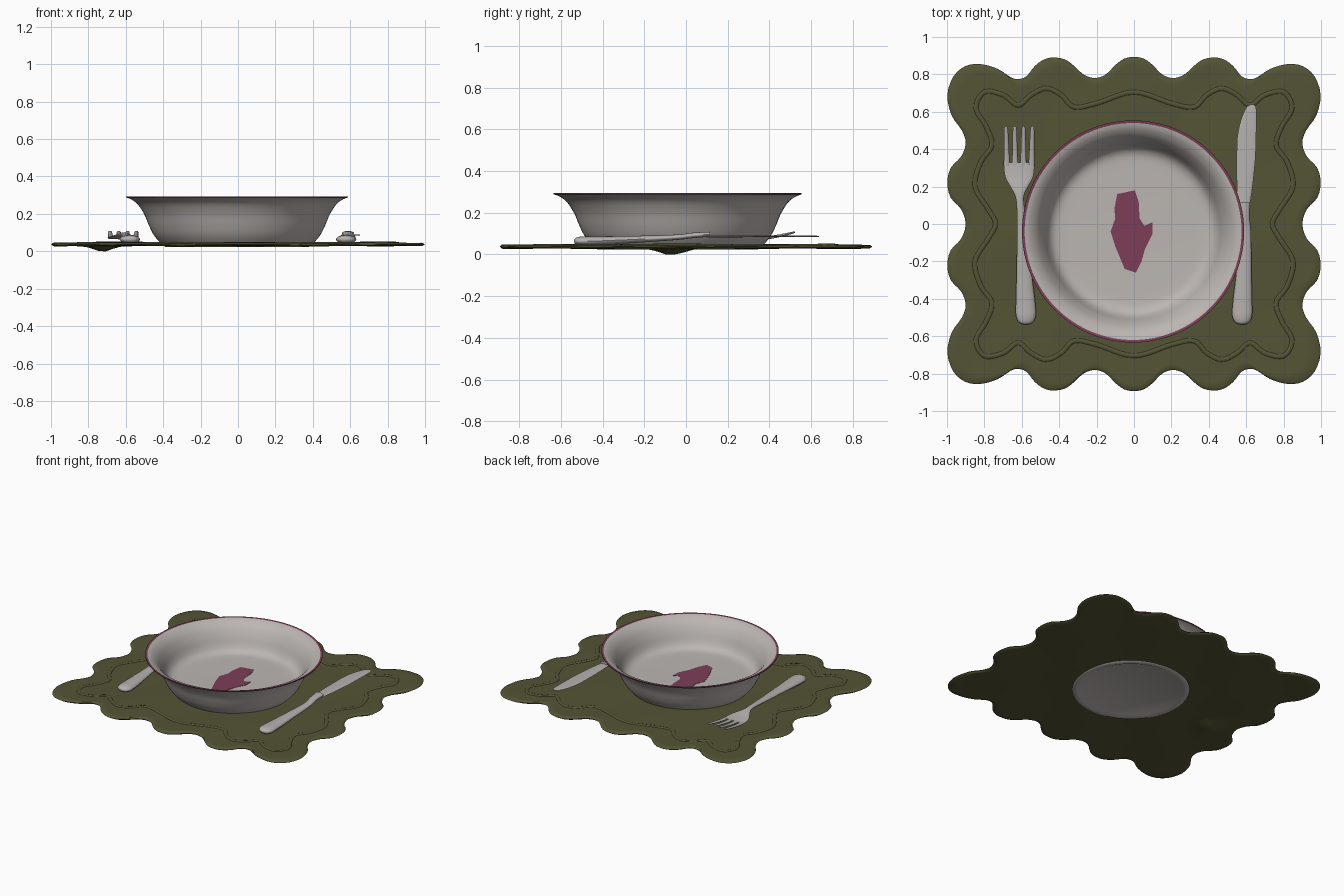
import bpy, bmesh, math
from mathutils import Vector


def material(name, rgb):
    m = bpy.data.materials.new(name)
    m.diffuse_color = (*rgb, 1)
    return m


CREAM = material("warm white china", (0.50, 0.468, 0.445))
SILVER = material("cutlery grey", (0.46, 0.44, 0.43))
GREEN = material("olive cloth", (0.089, 0.089, 0.037))
RED = material("maroon glaze", (0.20, 0.048, 0.098))
PX, PY = -0.005, -0.04          # plate centre


def finish(name, bm, mats, angle=40):
    bmesh.ops.remove_doubles(bm, verts=bm.verts, dist=1e-5)
    bmesh.ops.recalc_face_normals(bm, faces=bm.faces)
    me = bpy.data.meshes.new(name)
    bm.to_mesh(me)
    bm.free()
    ob = bpy.data.objects.new(name, me)
    bpy.context.collection.objects.link(ob)
    for m in mats:
        me.materials.append(m)
    bpy.ops.object.select_all(action='DESELECT')
    ob.select_set(True)
    bpy.context.view_layer.objects.active = ob
    bpy.ops.object.shade_smooth_by_angle(angle=math.radians(angle))
    return ob


def skin(bm, rings, caps=True):
    """Bridge closed rings of equal length with quads."""
    vs = [[bm.verts.new(p) for p in r] for r in rings]
    n = len(vs[0])
    for a, b in zip(vs, vs[1:]):
        for i in range(n):
            bm.faces.new((a[i], a[(i + 1) % n], b[(i + 1) % n], b[i]))
    if caps:
        bm.faces.new(vs[0])
        bm.faces.new(vs[-1])


def catmull(p, closed, steps):
    n = len(p)
    get = (lambda i: Vector(p[i % n])) if closed else (lambda i: Vector(p[max(0, min(n - 1, i))]))
    out = []
    for i in range(n if closed else n - 1):
        a, b, c, d = (get(i + k) for k in (-1, 0, 1, 2))
        for s in range(steps):
            t = s / steps
            out.append(0.5 * (2 * b + (c - a) * t + (2 * a - 5 * b + 4 * c - d) * t * t
                              + (3 * b - a - 3 * c + d) * t ** 3))
    if not closed:
        out.append(get(n - 1))
    return out


def four_way(q):
    """Mirror a quadrant (x axis to y axis) into a closed loop."""
    half = q + [(-x, y) for x, y in reversed(q)][1:]
    return half[:-1] + [(-x, -y) for x, y in half][:-1]


def ripple(x, y):
    return 0.0025 * math.sin(9 * x + 1) * math.sin(8 * y + 2)


# Placemat with scalloped edge
quad = [(0.90, 0), (0.925, 0.08), (0.98, 0.14), (0.998, 0.22), (0.98, 0.30), (0.925, 0.36),
        (0.90, 0.43), (0.92, 0.50), (0.975, 0.58), (0.998, 0.69), (0.965, 0.79), (0.90, 0.845),
        (0.82, 0.855), (0.73, 0.83), (0.66, 0.785), (0.62, 0.775), (0.575, 0.79), (0.53, 0.845),
        (0.48, 0.88), (0.43, 0.89), (0.37, 0.88), (0.32, 0.845), (0.27, 0.80), (0.21, 0.78),
        (0.15, 0.80), (0.10, 0.85), (0.05, 0.885), (0, 0.893)]
outline = catmull(four_way(quad), True, 3)
ts = [1, 0.9, 0.8, 0.7, 0.6, 0.5, 0.4, 0.32, 0.24, 0.16, 0.08, 0.02]
levels = [(t, 0.029, True) for t in ts] + [(0, 0.037, False)] + [(t, 0.045, False) for t in reversed(ts)]
rings = []
for t, z, under in levels:
    ring = []
    for p in outline:
        a = math.atan2(p.y - PY, p.x - PX)
        q = p.lerp(Vector((PX + 0.38 * math.cos(a), PY + 0.38 * math.sin(a))), t)
        h = z + ripple(q.x, q.y)
        if under:   # small fold hanging below the left side
            h -= 0.034 * math.exp(-((q.x + 0.72) / 0.065) ** 2 - ((q.y + 0.07) / 0.09) ** 2)
        ring.append((q.x, q.y, max(0, h)))
    rings.append(ring)
bm = bmesh.new()
skin(bm, rings, caps=False)
finish("placemat", bm, [GREEN], 60)

# Raised wavy seam on the placemat
seam = four_way([(0.74, 0), (0.78, 0.08), (0.85, 0.2), (0.82, 0.33), (0.76, 0.42), (0.79, 0.52),
                 (0.845, 0.62), (0.80, 0.705), (0.70, 0.69), (0.62, 0.635), (0.55, 0.69),
                 (0.47, 0.725), (0.39, 0.69), (0.32, 0.625), (0.2, 0.645), (0, 0.705)])
path = catmull(seam, True, 6)
rings = []
for i, p in enumerate(path):
    d = (path[(i + 1) % len(path)] - path[i - 1]).normalized()
    side = Vector((-d.y, d.x))
    z = 0.044 + ripple(p.x, p.y)
    rings.append([(*(p + side * 0.013 * math.cos(a)), z + 0.006 * math.sin(a))
                  for a in (k * math.tau / 8 for k in range(8))])
bm = bmesh.new()
skin(bm, rings + [rings[0]], caps=False)
finish("placemat_seam", bm, [GREEN], 60)

# Deep plate turned from a profile
outer = catmull([(0.385, 0.024), (0.415, 0.05), (0.447, 0.09), (0.472, 0.14), (0.495, 0.195),
                 (0.53, 0.25), (0.565, 0.277), (0.594, 0.288)], False, 4)
inner = catmull([(0.594, 0.294), (0.58, 0.292), (0.55, 0.28), (0.515, 0.25), (0.483, 0.20),
                 (0.458, 0.145), (0.435, 0.115), (0.40, 0.099), (0.34, 0.095)], False, 4)
profile = [(0.002, 0.034), (0.34, 0.031), (0.355, 0.024)] + [tuple(p) for p in outer + inner] + [(0.002, 0.095)]
N = 96
bm = bmesh.new()
skin(bm, [[(PX + r * math.cos(k * math.tau / N), PY + r * math.sin(k * math.tau / N), z)
           for k in range(N)] for r, z in profile])
plate = finish("plate", bm, [CREAM, RED])
for f in plate.data.polygons:       # maroon line round the rim
    c = f.center
    if math.hypot(c.x - PX, c.y - PY) > 0.581 and c.z > 0.287:
        f.material_index = 1

# Maroon patch in the middle of the plate
patch = [(-0.09, 0.16), (0.005, 0.18), (0.025, 0.12), (0.03, 0.03), (0.055, -0.01), (0.10, 0.01),
         (0.10, -0.05), (0.06, -0.13), (0.04, -0.2), (0.01, -0.26), (-0.05, -0.24),
         (-0.1, -0.12), (-0.125, -0.04), (-0.1, 0.03), (-0.105, 0.08)]
bm = bmesh.new()
skin(bm, [[(x, y, z) for x, y in patch] for z in (0.093, 0.097)])
finish("plate_patch", bm, [RED])


# Cutlery: oval sections (x, y, z, half width, half height) lofted along y
def loft(bm, stations, n=20, steps=5):
    rings = []
    for s in catmull(stations, False, steps):
        x, y, z, w, h = s
        w, h = max(w, 0.002), max(h, 0.001)
        rings.append([(x + w * math.cos(k * math.tau / n), y, z + h * math.sin(k * math.tau / n))
                      for k in range(n)])
    skin(bm, rings)


def handle(bm, s, end):
    """Teardrop handle on side s, running from the rounded butt to the neck."""
    loft(bm, [(s * 0.578, -0.537, 0.064, 0.012, 0.006), (s * 0.578, -0.525, 0.064, 0.038, 0.017),
              (s * 0.578, -0.49, 0.064, 0.053, 0.023), (s * 0.58, -0.42, 0.065, 0.052, 0.022),
              (s * 0.588, -0.25, 0.072, 0.040, 0.017), (s * 0.598, -0.05, 0.082, 0.028, 0.013)] + end)


bm = bmesh.new()
handle(bm, -1, [(-0.606, 0.08, 0.09, 0.021, 0.011), (-0.612, 0.15, 0.09, 0.024, 0.010),
                (-0.614, 0.20, 0.084, 0.048, 0.009), (-0.614, 0.25, 0.076, 0.074, 0.008),
                (-0.614, 0.30, 0.072, 0.081, 0.008), (-0.614, 0.33, 0.072, 0.080, 0.007)])
for i in range(4):
    k = i - 1.5
    loft(bm, [(-0.614 + k * 0.044, 0.31, 0.072, 0.017, 0.007), (-0.614 + k * 0.045, 0.38, 0.078, 0.014, 0.008),
              (-0.614 + k * 0.046, 0.46, 0.092, 0.012, 0.007), (-0.614 + k * 0.047, 0.51, 0.104, 0.010, 0.005),
              (-0.614 + k * 0.047, 0.523, 0.107, 0.004, 0.003)], 10, 3)
finish("fork", bm, [SILVER])

bm = bmesh.new()
handle(bm, 1, [(0.59, 0.04, 0.092, 0.028, 0.013), (0.588, 0.115, 0.097, 0.032, 0.012)])
finish("knife_handle", bm, [SILVER])

bm = bmesh.new()
loft(bm, [(0.587, 0.10, 0.087, 0.032, 0.005), (0.592, 0.20, 0.087, 0.042, 0.005),
          (0.599, 0.35, 0.087, 0.050, 0.004), (0.603, 0.47, 0.087, 0.050, 0.004),
          (0.614, 0.56, 0.087, 0.041, 0.004), (0.626, 0.62, 0.087, 0.027, 0.003),
          (0.632, 0.638, 0.087, 0.010, 0.002)], 16)
finish("knife_blade", bm, [SILVER])
